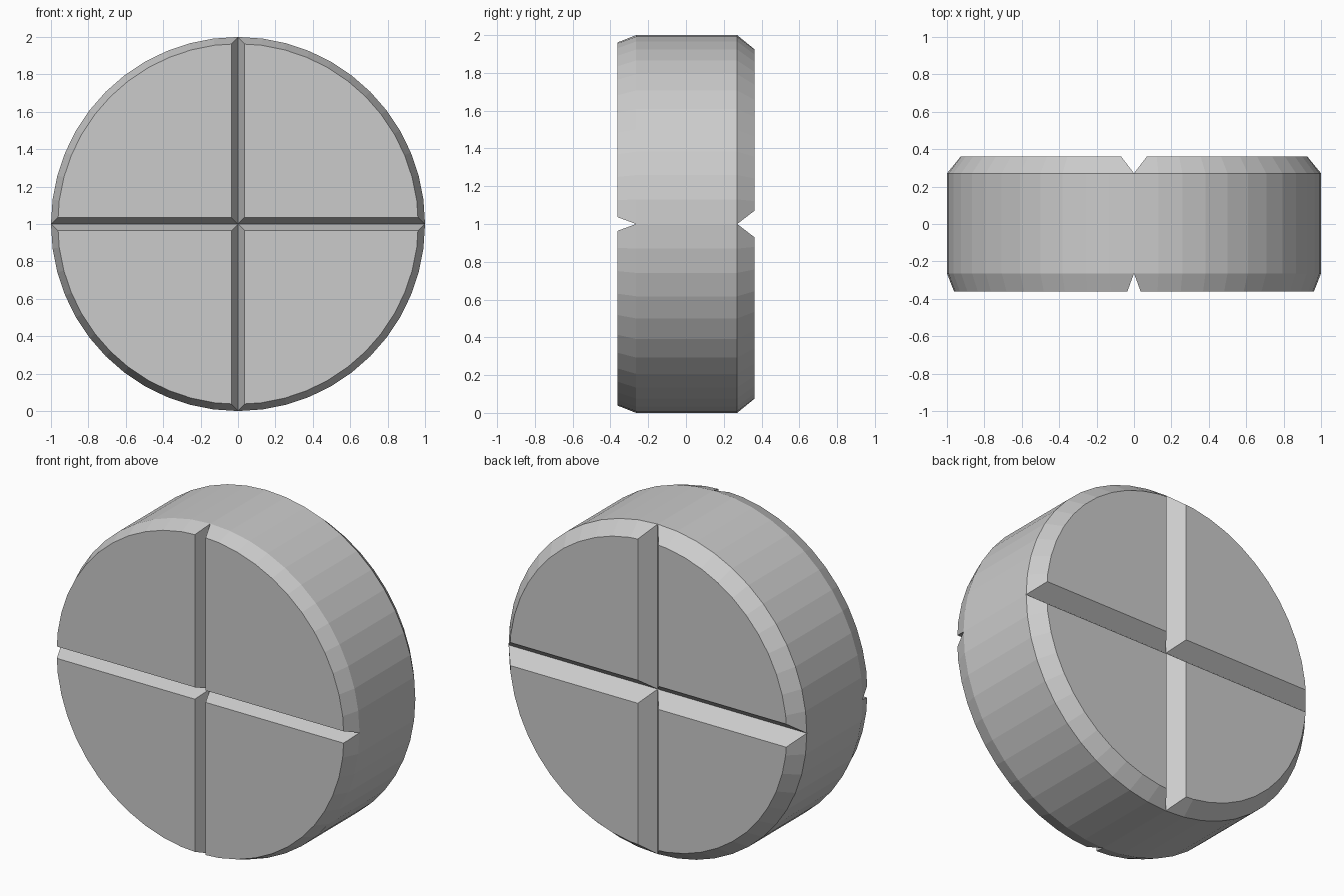
import bpy, bmesh, math

if "Cube" in bpy.data.objects:
    bpy.data.objects.remove(bpy.data.objects["Cube"])

SEGS = 48                      # rim facets, 12 per quarter
QUARTER = SEGS // 4
Y_FRONT, Y_BACK = -0.264, 0.271

bm = bmesh.new()


def ring(y):
    """Rim circle around the y axis plus its centre."""
    rim = [bm.verts.new((math.cos(2 * math.pi * i / SEGS), y,
                         1 + math.sin(2 * math.pi * i / SEGS)))
           for i in range(SEGS)]
    return rim, bm.verts.new((0, y, 1))


def quarters(rim, centre):
    """Four pie-shaped faces."""
    return [bm.faces.new([centre] + [rim[(q * QUARTER + i) % SEGS]
                                     for i in range(QUARTER + 1)])
            for q in range(4)]


# Drum wall and the two quartered ends
front_rim, front_centre = ring(Y_FRONT)
back_rim, back_centre = ring(Y_BACK)
for i in range(SEGS):
    j = (i + 1) % SEGS
    bm.faces.new((front_rim[i], front_rim[j], back_rim[j], back_rim[i]))
front = quarters(front_rim, front_centre)
back = quarters(back_rim, back_centre)
bmesh.ops.recalc_face_normals(bm, faces=bm.faces[:])

# Raised bevelled quarters leave V grooves in a cross: narrow front, wide back
for faces, inset, height in ((front, 0.036, 0.098), (back, 0.07, 0.091)):
    bmesh.ops.inset_individual(bm, faces=faces, thickness=inset, depth=height,
                               use_even_offset=True)

mesh = bpy.data.meshes.new("grooved_disc")
bm.to_mesh(mesh)
bm.free()
disc = bpy.data.objects.new("grooved_disc", mesh)
bpy.context.collection.objects.link(disc)
